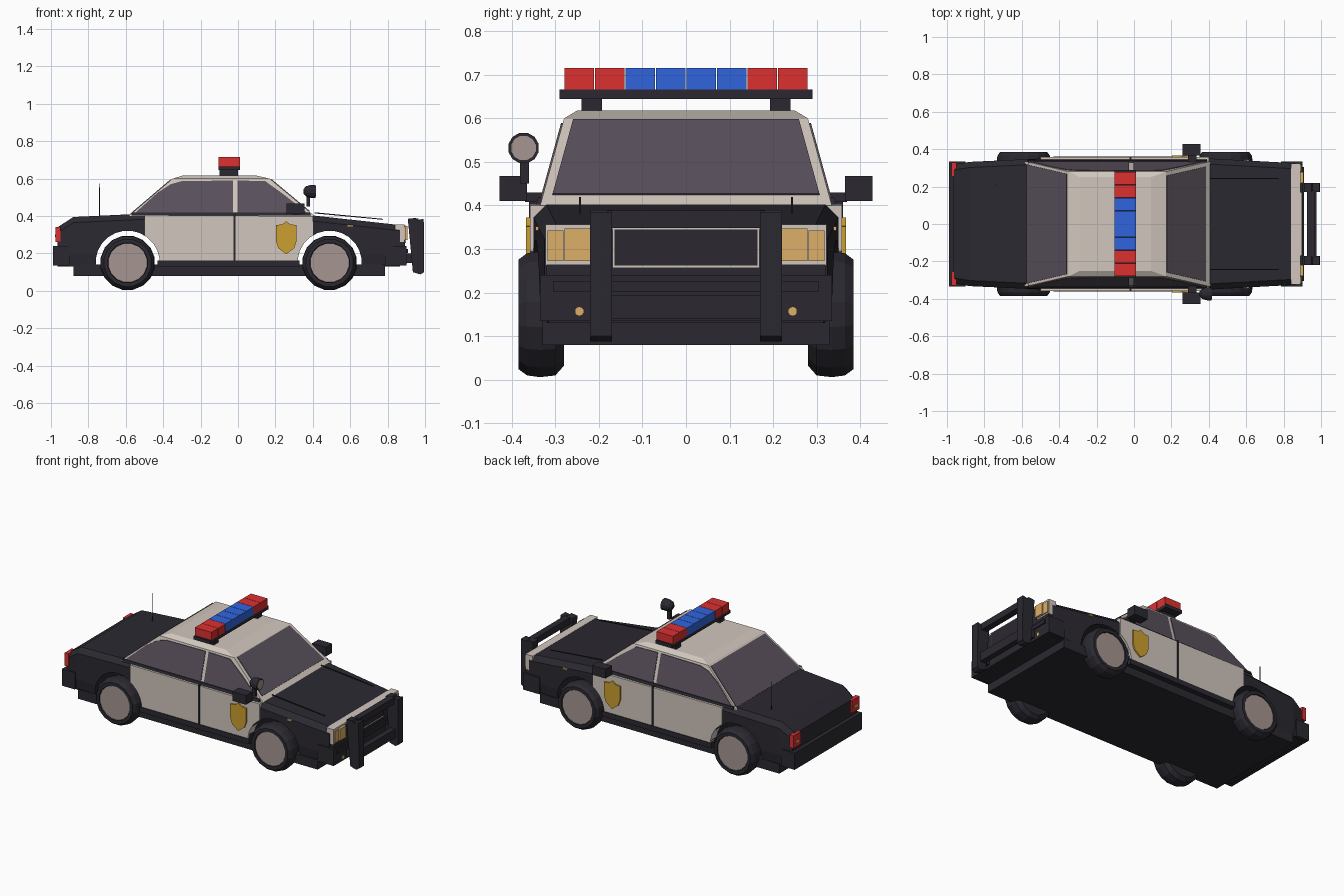
import bpy, bmesh, math
from mathutils import Vector

if "Cube" in bpy.data.objects:
    bpy.data.objects.remove(bpy.data.objects["Cube"])

COLORS = dict(
    black=(.024, .022, .03), cream=(.64, .57, .51), glass=(.10, .08, .107),
    hub=(.38, .30, .28), gold=(.60, .35, .03), amber=(.72, .43, .14),
    red=(.72, .03, .03), blue=(.03, .13, .72))
MATS = {}
for n, c in COLORS.items():
    MATS[n] = bpy.data.materials.new(n)
    MATS[n].diffuse_color = (*c, 1)


def make(name, verts, faces, mat, mirror=False):
    me = bpy.data.meshes.new(name)
    me.from_pydata([tuple(v) for v in verts], [], faces)
    bm = bmesh.new()
    bm.from_mesh(me)
    bmesh.ops.recalc_face_normals(bm, faces=bm.faces)
    bm.to_mesh(me)
    bm.free()
    ob = bpy.data.objects.new(name, me)
    bpy.context.collection.objects.link(ob)
    me.materials.append(MATS[mat])
    if mirror:
        m = ob.modifiers.new("mirror", 'MIRROR')
        m.use_axis = (False, True, False)
        m.use_mirror_merge = False
    return ob


def loft(name, rings, mat, mirror=False):
    n = len(rings[0])
    faces = [list(range(n)), list(range((len(rings) - 1) * n, len(rings) * n))]
    for r in range(len(rings) - 1):
        for i in range(n):
            j = (i + 1) % n
            faces.append([r * n + i, r * n + j, (r + 1) * n + j, (r + 1) * n + i])
    return make(name, [v for ring in rings for v in ring], faces, mat, mirror)


def slab(name, pts, offset, mat, mirror=False):
    o = Vector(offset)
    return loft(name, [[Vector(p) for p in pts], [Vector(p) + o for p in pts]], mat, mirror)


def box(name, x, y, z, mat, mirror=False):
    pts = [(x[0], y[0], z[0]), (x[1], y[0], z[0]), (x[1], y[0], z[1]), (x[0], y[0], z[1])]
    return slab(name, pts, (0, y[1] - y[0], 0), mat, mirror)


def lathe(name, center, axis, profile, mat, n=16, mirror=False):
    """profile: (radius, position along axis)"""
    c, rings = Vector(center), []
    for r, h in profile:
        ring = []
        for i in range(n):
            a = 2 * math.pi * (i + .5) / n
            u, v = r * math.cos(a), r * math.sin(a)
            ring.append(c + Vector({'x': (h, u, v), 'y': (u, h, v), 'z': (u, v, h)}[axis]))
        rings.append(ring)
    return loft(name, rings, mat, mirror)


WHEELS = {"rear": -.59, "front": .49}

# lower body: cross-sections along the length
rings = []
for x, w, zt in [(-.965, .318, .34), (-.88, .332, .395), (-.5, .35, .413),
                 (.41, .35, .402), (.865, .325, .352)]:
    half = [(w - .01, .13), (w, .2), (w, zt - .03), (w - .03, zt)]
    rings.append([(x, y, z) for y, z in half] + [(x, -y, z) for y, z in half[::-1]])
body = loft("body", rings, "black")

# door panels
doors = slab("door_panels", [(-.5, .30, .155), (.4, .30, .155), (.4, .30, .40), (-.5, .30, .405)],
             (0, .058, 0), "cream")
doors_left = slab("door_panels_left", [(-.5, -.30, .155), (.4, -.30, .155), (.4, -.30, .40),
                                       (-.5, -.30, .405)], (0, -.058, 0), "cream")

# wheel arches cut through body and doors
for k, x in WHEELS.items():
    cutter = lathe("arch_cutter", (x, 0, .15), 'y', [(.172, -.6), (.172, .6)], "black", 24)
    cutter.hide_render = True
    for ob in (body, doors, doors_left):
        m = ob.modifiers.new("arch", 'BOOLEAN')
        m.operation, m.object, m.solver = 'DIFFERENCE', cutter, 'EXACT'
        bpy.context.view_layer.objects.active = ob
        bpy.ops.object.modifier_apply(modifier="arch")
    bpy.data.objects.remove(cutter)

# floor, sills, bumpers
box("floor", (-.88, .785), (-.33, .33), (.08, .14), "black")
box("sill", (-.43, .33), (.30, .362), (.13, .162), "black", True)
box("rear_bumper", (-.99, -.90), (-.335, .335), (.135, .24), "black")
box("front_bumper", (.785, .90), (-.335, .335), (.135, .24), "black")
box("front_bumper_strip", (.88, .908), (-.305, .305), (.203, .225), "black")
box("door_seam", (-.024, -.014), (.34, .361), (.16, .408), "black", True)

# wheels
for k, x in WHEELS.items():
    lathe(k + "_tyre", (x, 0, .15), 'y',
          [(.12, .28), (.143, .30), (.147, .335), (.143, .365), (.128, .385), (.108, .385), (.105, .372)],
          "black", 16, True)
    lathe(k + "_hubcap", (x, 0, .15), 'y', [(.105, .36), (.105, .38)], "hub", 16, True)

# cabin
cab = [(-.585, .41, .335, .40), (-.35, .17, .28, .60), (-.29, .09, .25, .618)]
loft("cabin", [[(a, -w, z), (b, -w, z), (b, w, z), (a, w, z)] for a, b, w, z in cab], "cream")


def side_y(z):
    return .339 - .275 * (z - .4)


def side_window(name, pts):
    slab(name, [(x, side_y(z), z) for x, z in pts], (0, -.015, 0), "glass", True)


side_window("rear_side_window", [(-.55, .417), (-.43, .525), (-.36, .57), (-.30, .587),
                                 (-.026, .590), (-.026, .417)])
side_window("front_side_window", [(-.004, .417), (-.004, .590), (.145, .587), (.245, .515), (.37, .417)])
slab("window_sill", [(-.57, .345, .402), (.39, .345, .402), (.385, .340, .418), (-.565, .340, .418)],
     (0, -.03, 0), "black", True)


def screen(name, x0, x1, t0, t1, inset):
    d = x1 - x0
    nrm = Vector((-math.copysign(.2, d), 0, abs(d))).normalized()
    pts = []
    for t, s in ((t0, 1), (t0, -1), (t1, -1), (t1, 1)):
        pts.append(Vector((x0 + d * t, s * (.335 - .055 * t - inset), .4 + .2 * t)) + nrm * .004)
    slab(name, pts, nrm * -.015, "glass")


screen("windshield", .41, .17, .12, .98, .022)
screen("rear_window", -.585, -.35, .05, .96, .014)

# roof light bar
box("light_bar_leg", (-.10, 0), (.193, .24), (.60, .65), "black", True)
box("light_bar_base", (-.105, .01), (-.29, .29), (.645, .666), "black")
for i in range(8):
    y = -.28 + .07 * i
    box("light_bar_lamp", (-.105, .01), (y + .001, y + .069), (.665, .716),
        "blue" if 2 <= i <= 5 else "red")

# mirrors and spotlight
box("side_mirror", (.26, .355), (.365, .428), (.41, .468), "black", True)
box("mirror_arm", (.29, .335), (.31, .37), (.408, .43), "black", True)
box("spotlight_post", (.365, .385), (-.381, -.361), (.45, .51), "black")
lathe("spotlight", (.385, -.373, .532), 'x',
      [(.012, -.035), (.028, -.022), (.036, .005), (.036, .03)], "black", 12)
lathe("spotlight_lens", (.385, -.373, .532), 'x', [(.029, .02), (.029, .033)], "hub", 12)

# front header, grille, lamps
box("front_header", (.84, .89), (-.323, .323), (.262, .356), "cream")
box("grille_frame", (.85, .897), (-.169, .169), (.256, .35), "cream")
box("grille", (.86, .899), (-.164, .164), (.262, .345), "black")
box("grille_side", (.85, .892), (.169, .22), (.25, .345), "black", True)
box("lower_grille", (.85, .893), (-.32, .32), (.20, .264), "black")
box("headlight", (.85, .905), (.219, .279), (.273, .347), "amber", True)
box("corner_light", (.845, .896), (.281, .318), (.273, .342), "amber", True)
lathe("fog_light", (.9, .245, .157), 'x', [(.011, -.01), (.011, .004)], "amber", 10, True)
box("side_marker", (.585, .615), (.325, .346), (.343, .352), "amber", True)

# tail lights
box("tail_light", (-.977, -.95), (.255, .328), (.262, .342), "red", True)
box("tail_light_insert", (-.979, -.96), (.275, .308), (.288, .302), "amber", True)

# push bar
slab("push_bar_post", [(.908, .17, .385), (.95, .17, .39), (.955, .17, .378), (.993, .17, .385),
                       (.995, .17, .10), (.975, .17, .088), (.935, .17, .10)],
     (0, .05, 0), "black", True)
box("push_bar_top_rail", (.925, .965), (-.18, .18), (.348, .388), "black")
box("push_bar_lower_rail", (.94, .975), (-.18, .18), (.14, .195), "black")
box("push_bar_mount", (.89, .945), (.18, .21), (.15, .20), "black", True)

# shield badge on front doors
half = [(0, .372), (.022, .355), (.055, .352), (.055, .265), (.042, .228), (0, .196)]
pts = [(.258 + x, .35, z) for x, z in half] + [(.258 - x, .35, z) for x, z in half[-2:0:-1]]
slab("door_shield", pts, (0, .017, 0), "gold", True)

# antenna and hood rods
lathe("antenna", (-.74, .21, 0), 'z', [(.003, .39), (.002, .575)], "black", 6)
slab("hood_rod", [(.41, .241, .414), (.775, .241, .380), (.775, .241, .385), (.41, .241, .420)],
     (0, .005, 0), "black", True)

for m in bpy.data.materials:
    if m.users and not m.is_grease_pencil:
        m.use_nodes = True
        m.node_tree.nodes["Principled BSDF"].inputs["Base Color"].default_value = m.diffuse_color
